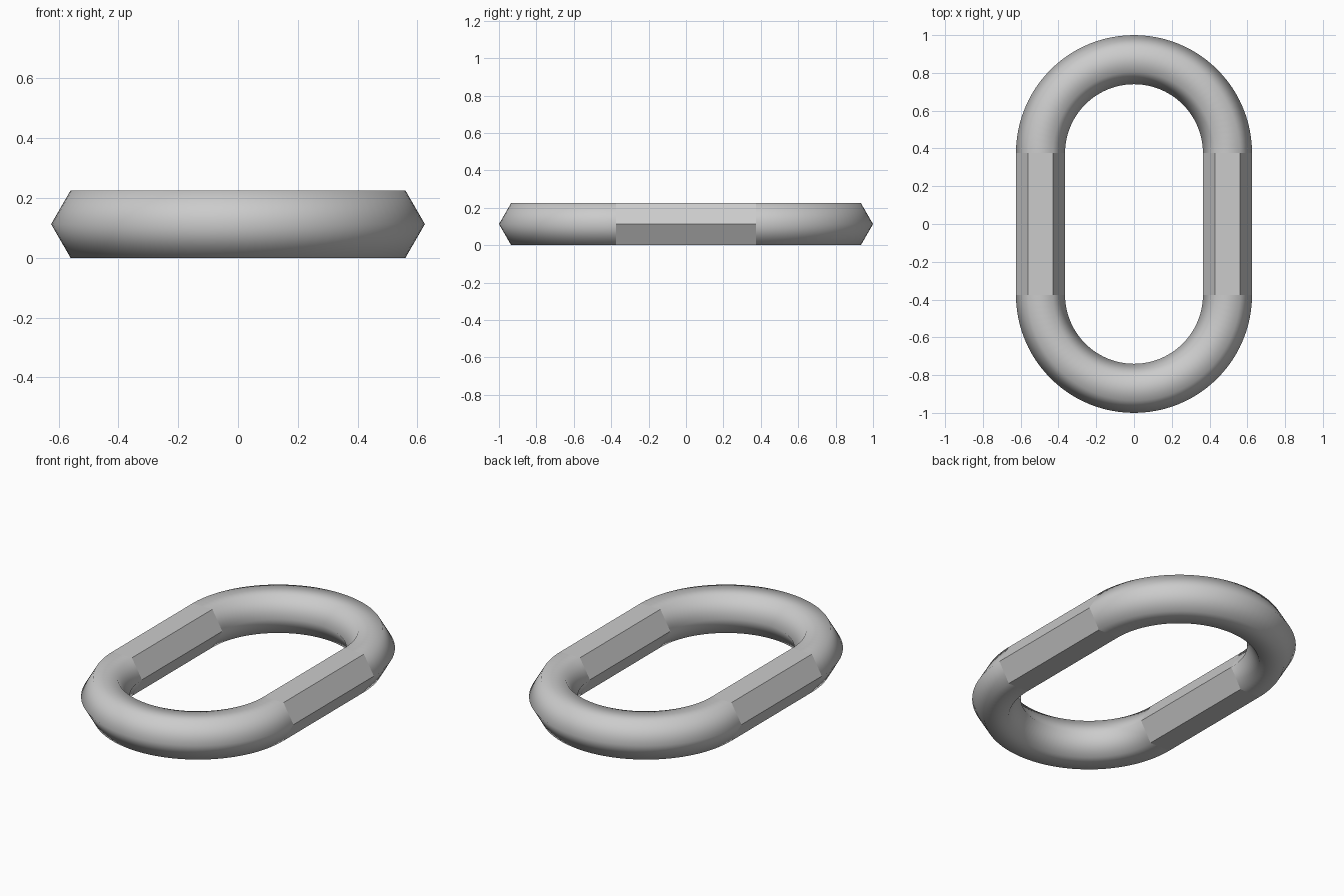
import bpy, bmesh
from math import pi, cos, sin

cube = bpy.data.objects.get("Cube")
if cube:
    bpy.data.objects.remove(cube, do_unlink=True)

ROD = 0.13        # radius of the six-sided rod
BEND = 0.495      # radius of the bends along the rod centre
HALF = 0.375      # half length of the straight sides
SIDES, STEPS = 6, 48
HEIGHT = ROD * sin(pi / 3)

steel = bpy.data.materials.new("grey_steel")
steel.use_nodes = True
steel.diffuse_color = (0.6, 0.6, 0.6, 1)
steel.node_tree.nodes["Principled BSDF"].inputs["Base Color"].default_value = (0.6, 0.6, 0.6, 1)

bm = bmesh.new()


def rod_ring(angle, centre_y):
    """Hexagonal cross-section of the rod at one point of the path."""
    ring = []
    for i in range(SIDES):
        a = 2 * pi * i / SIDES
        r = BEND + ROD * cos(a)
        ring.append(bm.verts.new((r * cos(angle), centre_y + r * sin(angle),
                                  HEIGHT + ROD * sin(a))))
    return ring


# Rings around the back bend, then the front bend
rings = [rod_ring(pi * (end + s / STEPS), HALF * (1 - 2 * end))
         for end in (0, 1) for s in range(STEPS + 1)]

# Skin the closed loop: smooth bends, flat straight sides
for k, ring in enumerate(rings):
    following = rings[(k + 1) % len(rings)]
    straight = k % (STEPS + 1) == STEPS
    for i in range(SIDES):
        j = (i + 1) % SIDES
        face = bm.faces.new((ring[i], following[i], following[j], ring[j]))
        face.smooth = not straight

bmesh.ops.recalc_face_normals(bm, faces=bm.faces)
mesh = bpy.data.meshes.new("chain_link")
bm.to_mesh(mesh)
bm.free()
mesh.materials.append(steel)
bpy.context.collection.objects.link(bpy.data.objects.new("chain_link", mesh))
